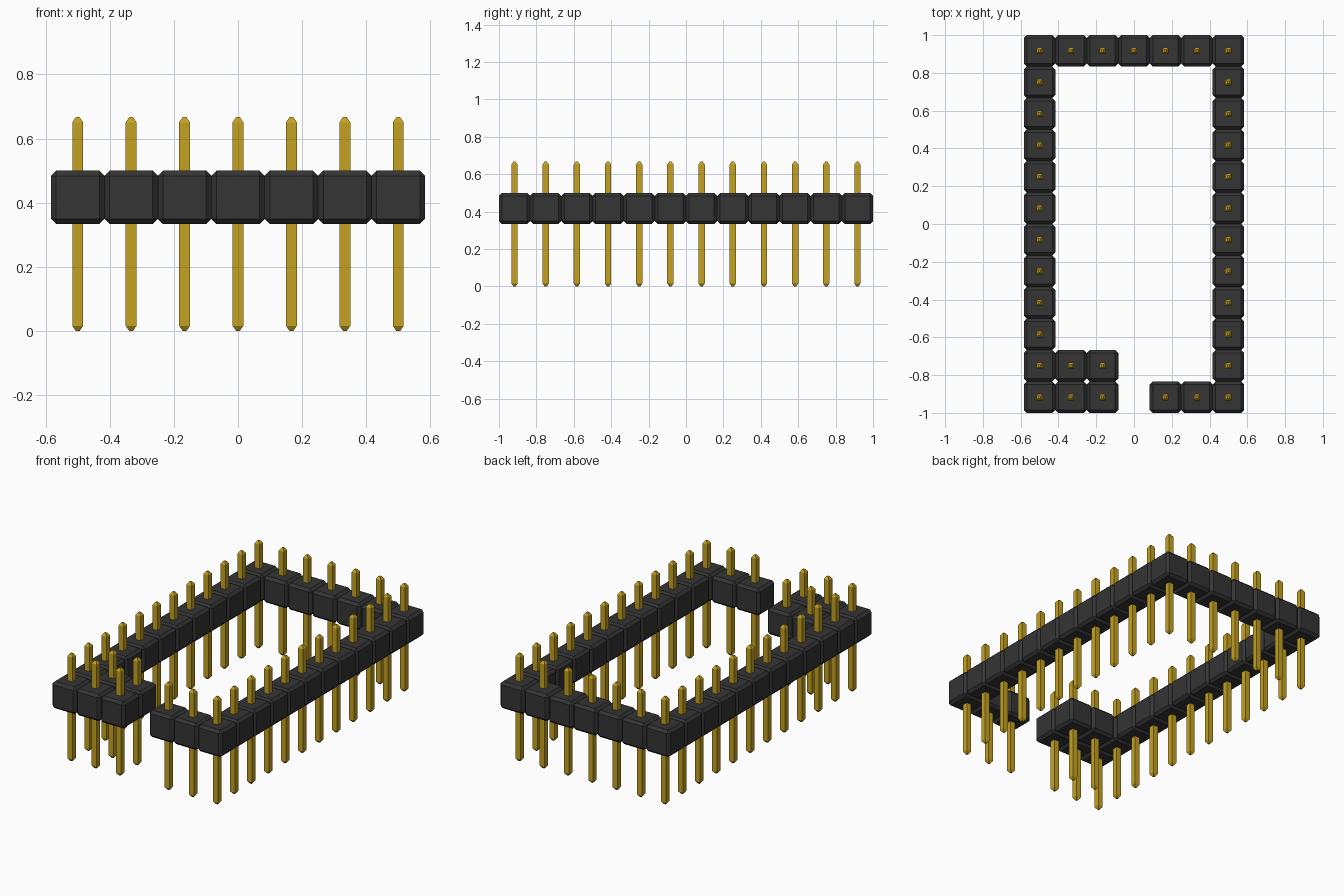
import bpy
import bmesh
from mathutils import Matrix

cube = bpy.data.objects.get("Cube")
if cube:
    bpy.data.objects.remove(cube, do_unlink=True)

PITCH = 1 / 6
BODY_Z = 2.5 * PITCH
PIN_TOP = 4 * PITCH
PIN_HALF = 0.017
TIP_HALF = 0.006
TIP_HEIGHT = 0.016


def material(name, color):
    mat = bpy.data.materials.new(name)
    mat.use_nodes = True
    mat.diffuse_color = (*color, 1)
    mat.node_tree.nodes["Principled BSDF"].inputs["Base Color"].default_value = (*color, 1)
    return mat


def finish(bm, name, mat):
    bmesh.ops.recalc_face_normals(bm, faces=bm.faces)
    mesh = bpy.data.meshes.new(name)
    bm.to_mesh(mesh)
    bm.free()
    mesh.materials.append(mat)
    return mesh


def housing_mesh(mat):
    # Chamfered plastic cube
    bm = bmesh.new()
    bmesh.ops.create_cube(bm, size=PITCH)
    bmesh.ops.bevel(bm, geom=bm.edges[:], offset=0.016, segments=1, affect="EDGES")
    return finish(bm, "housing", mat)


def pin_mesh(mat):
    # Square post: stacked square rings, tapered at both tips
    bm = bmesh.new()
    rings = []
    for half, z in ((TIP_HALF, 0), (PIN_HALF, TIP_HEIGHT),
                    (PIN_HALF, PIN_TOP - TIP_HEIGHT), (TIP_HALF, PIN_TOP)):
        rings.append([bm.verts.new((sx * half, sy * half, z))
                      for sx, sy in ((-1, -1), (1, -1), (1, 1), (-1, 1))])
    for low, high in zip(rings, rings[1:]):
        for i in range(4):
            j = (i + 1) % 4
            bm.faces.new((low[i], low[j], high[j], high[i]))
    bm.faces.new(rings[0])
    bm.faces.new(rings[-1])
    return finish(bm, "pin", mat)


housing = housing_mesh(material("black plastic", (0.035, 0.035, 0.035)))
pin = pin_mesh(material("gold metal", (0.56, 0.36, 0.015)))

# Grid cells (column, row): side rows, back row, split front row, extra inner pair
cells = {(col, row) for col in (-3, 3) for row in range(12)}
cells |= {(col, 11) for col in range(-3, 4)}
cells |= {(col, 0) for col in (-2, -1, 1, 2)}
cells |= {(col, 1) for col in (-2, -1)}

for col, row in sorted(cells):
    x, y = col * PITCH, (row - 5.5) * PITCH
    for name, mesh, z in (("housing", housing, BODY_Z), ("pin", pin, 0)):
        obj = bpy.data.objects.new(f"{name}_{col + 4}_{row + 1}", mesh)
        obj.matrix_world = Matrix.Translation((x, y, z))
        bpy.context.collection.objects.link(obj)
